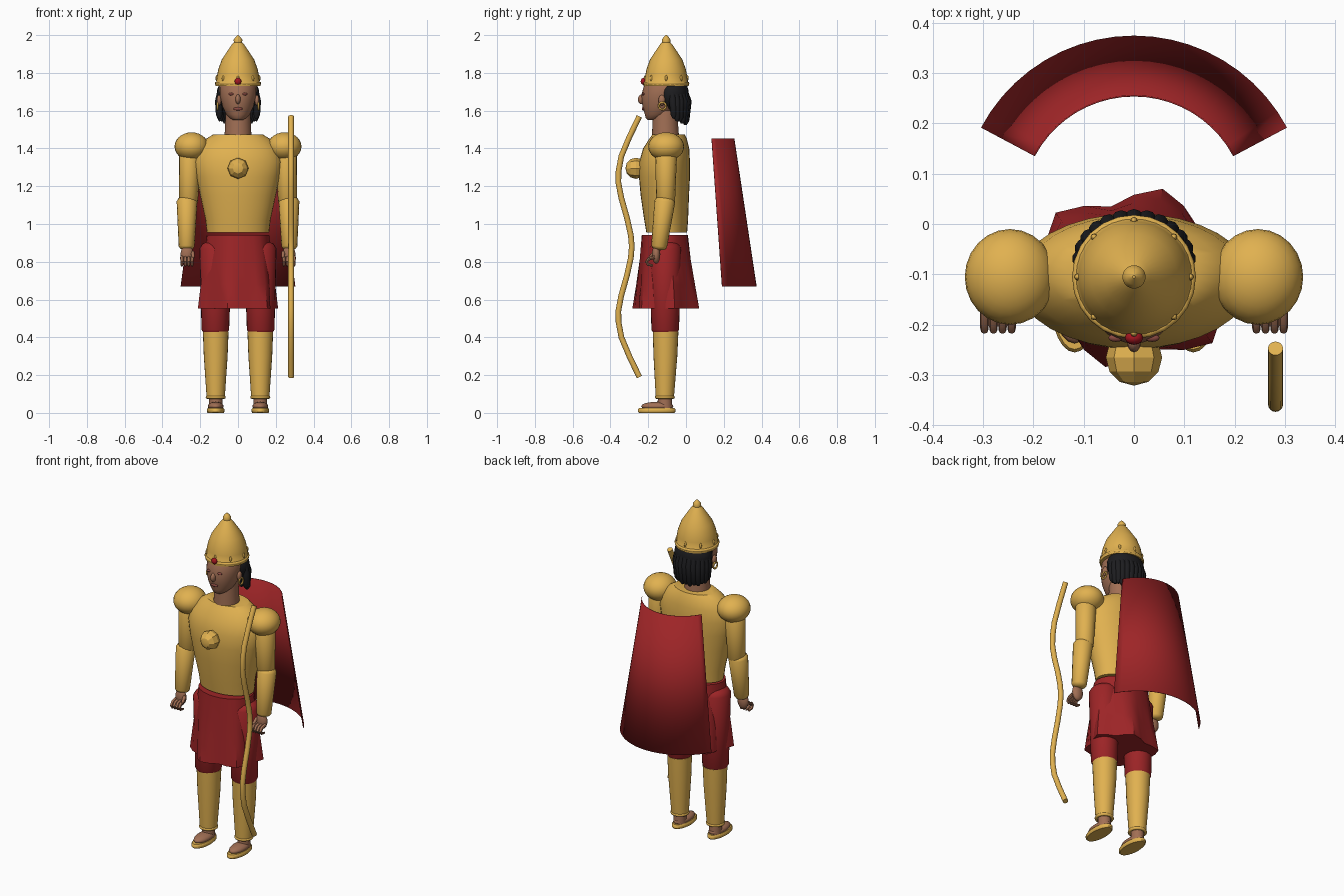
import bpy, bmesh, math
from mathutils import Vector, Matrix

if "Cube" in bpy.data.objects:
    bpy.data.objects.remove(bpy.data.objects["Cube"], do_unlink=True)


def material(name, *rgb):
    m = bpy.data.materials.new(name)
    m.use_nodes = True
    m.diffuse_color = (*rgb, 1)
    m.node_tree.nodes["Principled BSDF"].inputs["Base Color"].default_value = (*rgb, 1)
    return m


GOLD = material("gold", 0.75, 0.44, 0.08)
RED = material("red cloth", 0.34, 0.018, 0.02)
SKIN = material("brown skin", 0.36, 0.16, 0.09)
HAIR = material("black hair", 0.012, 0.012, 0.014)
RUBY = material("ruby", 0.38, 0.008, 0.015)
LIP = material("dark rose", 0.26, 0.07, 0.055)


def finish(name, bm, mat, angle=40):
    bmesh.ops.recalc_face_normals(bm, faces=bm.faces)
    me = bpy.data.meshes.new(name)
    bm.to_mesh(me)
    bm.free()
    me.materials.append(mat)
    ob = bpy.data.objects.new(name, me)
    bpy.context.scene.collection.objects.link(ob)
    bpy.ops.object.select_all(action="DESELECT")
    ob.select_set(True)
    bpy.context.view_layer.objects.active = ob
    bpy.ops.object.shade_smooth_by_angle(angle=math.radians(angle))
    return ob


def skin_rings(name, rings, mat, closed=False, angle=40):
    """Join rings of points with quads and cap the two ends."""
    bm = bmesh.new()
    loops = [[bm.verts.new(p) for p in ring] for ring in rings]
    n = len(loops[0])
    pairs = list(zip(loops, loops[1:])) + ([(loops[-1], loops[0])] if closed else [])
    for a, b in pairs:
        for i in range(n):
            j = (i + 1) % n
            bm.faces.new((a[i], a[j], b[j], b[i]))
    if not closed:
        bm.faces.new(loops[0])
        bm.faces.new(loops[-1])
    return finish(name, bm, mat, angle)


def loft(name, rows, mat, x=0, segs=32, ripple=0, angle=40):
    """Stack ellipses given as (z, half width, centre y, half depth)."""
    rings = []
    for k, (z, rx, cy, ry) in enumerate(rows):
        ring = []
        for i in range(segs):
            a = math.tau * i / segs
            f = 1 + ripple * k / (len(rows) - 1) * math.sin(6 * a)
            ring.append((x + rx * f * math.cos(a), cy + ry * f * math.sin(a), z))
        rings.append(ring)
    return skin_rings(name, rings, mat, angle=angle)


def tube(name, points, radii, mat, segs=16):
    """Round tube along a path, one radius per point."""
    pts = [Vector(p) for p in points]
    rings = []
    for i, p in enumerate(pts):
        d = (pts[min(i + 1, len(pts) - 1)] - pts[max(i - 1, 0)]).normalized()
        u = d.cross(Vector((1, 0, 0))).normalized()
        v = d.cross(u)
        rings.append([p + radii[i] * (u * math.cos(math.tau * k / segs) + v * math.sin(math.tau * k / segs))
                      for k in range(segs)])
    return skin_rings(name, rings, mat)


def capsule(name, a, b, ra, rb, mat, segs=16):
    """Tapered limb with rounded ends."""
    a, b = Vector(a), Vector(b)
    d = (b - a).normalized()
    steps = [math.radians(t) for t in (85, 60, 35, 0)]
    pts = [a - d * ra * math.sin(t) * 0.5 for t in steps] + [b + d * rb * math.sin(t) * 0.5 for t in steps[::-1]]
    radii = [ra * math.cos(t) for t in steps] + [rb * math.cos(t) for t in steps[::-1]]
    return tube(name, pts, radii, mat, segs)


def ball(name, loc, size, mat, segs=24, rings=14, turn=0, angle=60):
    bm = bmesh.new()
    bmesh.ops.create_uvsphere(bm, u_segments=segs, v_segments=rings, radius=1)
    bm.transform(Matrix.Translation(loc) @ Matrix.Diagonal((*size, 1)) @ Matrix.Rotation(turn, 4, "X"))
    return finish(name, bm, mat, angle)


def ring(name, loc, major, minor, mat, upright=False):
    rot = Matrix.Translation(loc) @ (Matrix.Rotation(math.pi / 2, 4, "Y") if upright else Matrix())
    loops = []
    for i in range(24):
        a = math.tau * i / 24
        loops.append([rot @ Vector(((major + minor * math.cos(b)) * math.cos(a),
                                    (major + minor * math.cos(b)) * math.sin(a), minor * math.sin(b)))
                      for b in [math.tau * k / 8 for k in range(8)]])
    return skin_rings(name, loops, mat, closed=True, angle=60)


# Torso armour with chest boss, and the flared skirt
loft("torso_armour", [(0.955, 0.165, -0.102, 0.108), (1.02, 0.172, -0.105, 0.116), (1.15, 0.2, -0.112, 0.128),
                      (1.25, 0.222, -0.114, 0.135), (1.33, 0.235, -0.113, 0.134), (1.4, 0.215, -0.105, 0.122),
                      (1.45, 0.17, -0.095, 0.1), (1.475, 0.13, -0.092, 0.085)], GOLD)
ball("chest_boss", (0, -0.265, 1.295), (0.056, 0.056, 0.056), GOLD, 8, 6, math.pi / 2, 20)
loft("skirt", [(0.943, 0.165, -0.112, 0.122), (0.81, 0.178, -0.11, 0.135), (0.68, 0.19, -0.108, 0.15),
               (0.553, 0.198, -0.107, 0.165)], RED, segs=24, ripple=0.11)

# Neck and head
loft("neck", [(1.45, 0.072, -0.108, 0.072), (1.53, 0.068, -0.11, 0.068), (1.6, 0.066, -0.11, 0.066)], SKIN)
loft("head", [(1.55, 0.025, -0.172, 0.03), (1.56, 0.042, -0.165, 0.048), (1.58, 0.062, -0.15, 0.068),
              (1.62, 0.082, -0.137, 0.093), (1.68, 0.096, -0.125, 0.112), (1.74, 0.098, -0.115, 0.105),
              (1.78, 0.08, -0.11, 0.085)], SKIN, angle=60)
ball("nose", (0, -0.233, 1.66), (0.014, 0.022, 0.026), SKIN, 12, 8)
ball("lips", (0, -0.226, 1.61), (0.024, 0.008, 0.009), LIP, 12, 8)

# Hair cap and hanging locks around the back
ball("hair_cap", (0, -0.072, 1.69), (0.113, 0.086, 0.1), HAIR)
for k in range(13):
    a = math.radians(4 + k * 172 / 12)
    c, s = math.cos(a), math.sin(a)
    bottom = 1.56 - 0.03 * s - 0.006 * (k % 2)
    tube("hair_lock", [(0.095 * c, -0.078 + 0.07 * s, 1.72), (0.103 * c, -0.075 + 0.085 * s, 1.65),
                       (0.1 * c, -0.068 + 0.068 * s, bottom + 0.02), (0.098 * c, -0.068 + 0.065 * s, bottom)],
         [0.012, 0.02, 0.018, 0.008], HAIR, 10)

# Tall crown with rim, studs and front jewel
loft("crown", [(1.73, 0.119, -0.105, 0.119), (1.745, 0.121, -0.105, 0.121), (1.753, 0.115, -0.105, 0.115),
               (1.79, 0.11, -0.105, 0.11), (1.82, 0.104, -0.105, 0.104), (1.87, 0.086, -0.105, 0.086),
               (1.91, 0.06, -0.105, 0.06), (1.95, 0.033, -0.105, 0.033), (1.962, 0.022, -0.105, 0.022),
               (1.975, 0.023, -0.105, 0.023), (1.988, 0.015, -0.105, 0.015), (2.0, 0.003, -0.105, 0.003)], GOLD)
ring("crown_rim", (0, -0.105, 1.745), 0.115, 0.008, GOLD)
for k in range(8):
    a = math.tau * k / 8 + math.pi / 2
    ball("crown_stud", (0.112 * math.cos(a), -0.105 + 0.112 * math.sin(a), 1.772), (0.007, 0.007, 0.016), GOLD, 8, 6)
ball("crown_jewel", (0, -0.226, 1.755), (0.018, 0.014, 0.018), RUBY, 12, 8)

# Paired parts
for s, side in ((1, "left"), (-1, "right")):
    ball(side + "_eye", (s * 0.036, -0.226, 1.688), (0.015, 0.008, 0.007), LIP, 12, 8)
    ball(side + "_ear", (s * 0.1, -0.128, 1.655), (0.012, 0.018, 0.028), SKIN, 12, 8)
    ring(side + "_earring", (s * 0.108, -0.125, 1.625), 0.019, 0.005, GOLD, True)

    ball(side + "_shoulder_guard", (s * 0.246, -0.105, 1.41), (0.09, 0.095, 0.075), GOLD)
    capsule(side + "_upper_arm", (s * 0.255, -0.105, 1.38), (s * 0.262, -0.108, 1.12), 0.058, 0.05, GOLD)
    capsule(side + "_forearm", (s * 0.27, -0.112, 1.12), (s * 0.272, -0.142, 0.882), 0.055, 0.042, GOLD)
    ball(side + "_palm", (s * 0.27, -0.158, 0.84), (0.034, 0.022, 0.05), SKIN, 16, 10)
    for k in range(4):
        x = s * (0.243 + 0.018 * k)
        tube(side + "_finger", [(x, -0.165, 0.825), (x, -0.198, 0.815), (x, -0.21, 0.8), (x, -0.2, 0.785),
                                (x, -0.175, 0.78)], [0.009, 0.009, 0.008, 0.008, 0.006], SKIN, 8)
    capsule(side + "_thumb", (s * 0.24, -0.165, 0.85), (s * 0.237, -0.19, 0.825), 0.01, 0.008, SKIN, 8)

    capsule(side + "_thigh", (s * 0.118, -0.11, 0.87), (s * 0.12, -0.11, 0.44), 0.086, 0.073, RED, 24)
    loft(side + "_greave", [(0.432, 0.068, -0.108, 0.068), (0.3, 0.063, -0.109, 0.063),
                            (0.08, 0.048, -0.112, 0.048)], GOLD, s * 0.118, 24)
    ring(side + "_anklet", (s * 0.118, -0.112, 0.083), 0.044, 0.009, GOLD)
    loft(side + "_ankle", [(0.09, 0.035, -0.112, 0.036), (0.025, 0.036, -0.112, 0.04)], SKIN, s * 0.118, 16)
    ball(side + "_foot", (s * 0.118, -0.152, 0.035), (0.042, 0.085, 0.024), SKIN, 20, 10)
    loft(side + "_sandal_sole", [(0, 0.042, -0.155, 0.094), (0.006, 0.047, -0.155, 0.1),
                                 (0.018, 0.047, -0.155, 0.1), (0.025, 0.042, -0.155, 0.094)], GOLD, s * 0.118, 24)

# Cape: a conical sheet hanging behind
bm = bmesh.new()
rows = []
for z, r in ((1.453, 0.226), (0.67, 0.344)):
    rows.append([bm.verts.new((r * math.cos(a), 0.03 + r * math.sin(a), z))
                 for a in [math.radians(28 + 124 * k / 20) for k in range(21)]])
for k in range(20):
    bm.faces.new((rows[0][k], rows[0][k + 1], rows[1][k + 1], rows[1][k]))
cape = finish("cape", bm, RED)
cape.modifiers.new("thickness", "SOLIDIFY").thickness = 0.003

# Bow: a double curved rod mirrored about its grip
half = [(-0.287, 0), (-0.292, 0.06), (-0.312, 0.15), (-0.343, 0.26), (-0.358, 0.34), (-0.357, 0.4),
        (-0.342, 0.48), (-0.3, 0.58), (-0.247, 0.69)]
path = [(0.281, y, 0.88 - h) for y, h in half[:0:-1]] + [(0.281, y, 0.88 + h) for y, h in half]
tube("bow", path, [0.015] * len(path), GOLD)
